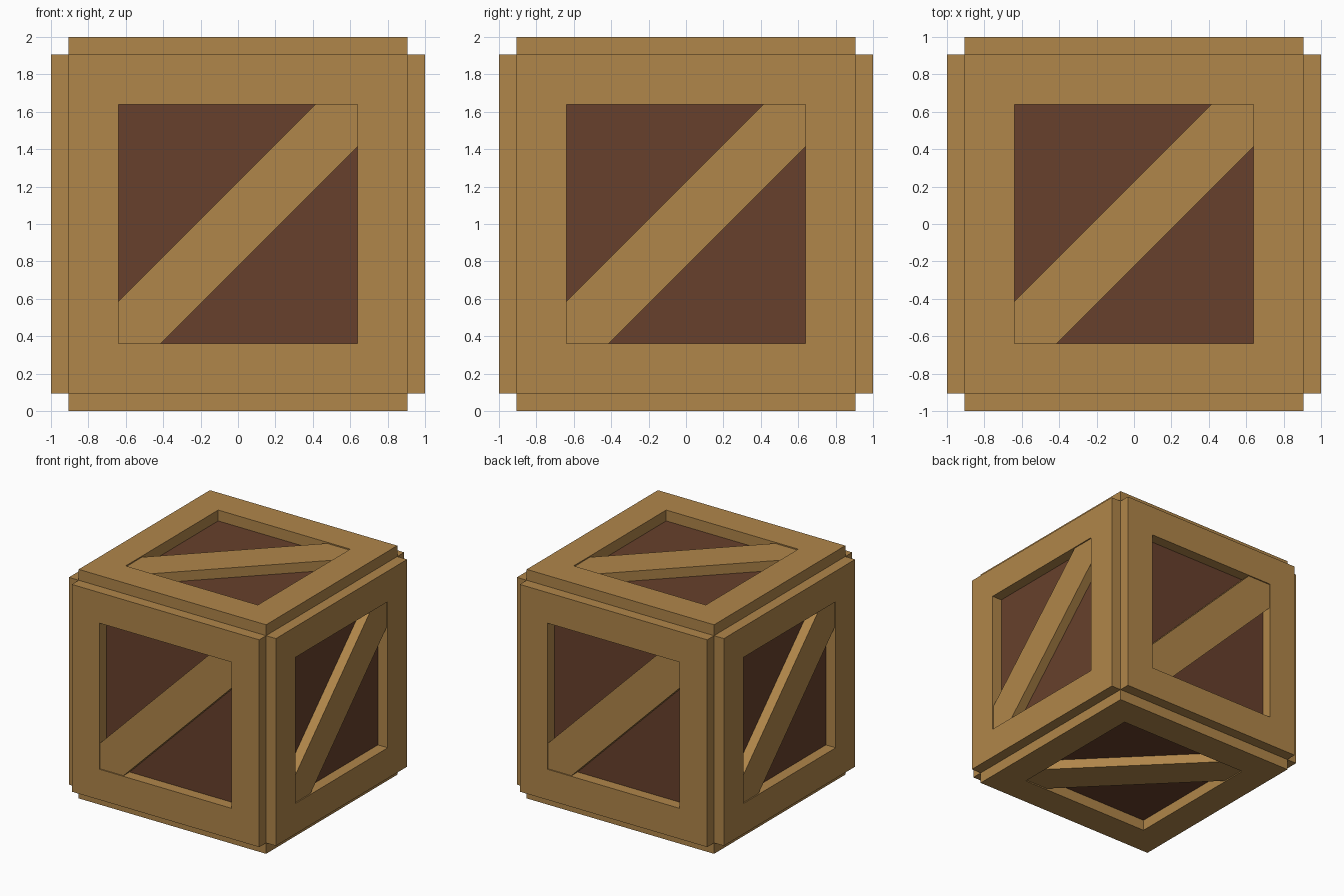
import bpy, bmesh
from math import pi
from mathutils import Matrix, Vector

if "Cube" in bpy.data.objects:
    bpy.data.objects.remove(bpy.data.objects["Cube"])

CORE = 0.905      # half size of the inner box and of each frame
WIN = 0.638       # half size of the frame opening
BRACE = 0.225     # diagonal brace half width measured along the opening edge


def material(name, rgb):
    m = bpy.data.materials.new(name)
    m.diffuse_color = (*rgb, 1)
    m.use_nodes = True
    m.node_tree.nodes["Principled BSDF"].inputs["Base Color"].default_value = m.diffuse_color
    return m


tan = material("tan_wood", (0.434, 0.238, 0.068))
dark = material("dark_wood", (0.136, 0.051, 0.025))


def add_object(name, bm, mat, matrix=Matrix()):
    bmesh.ops.recalc_face_normals(bm, faces=bm.faces)
    bm.transform(Matrix.Translation((0, 0, 1)) @ matrix)
    me = bpy.data.meshes.new(name)
    bm.to_mesh(me)
    bm.free()
    me.materials.append(mat)
    ob = bpy.data.objects.new(name, me)
    bpy.context.collection.objects.link(ob)
    return ob


def square(h):
    return [(-h, -h), (h, -h), (h, h), (-h, h)]


def frame_mesh(d0, d1):
    """Square picture frame in x/z, facing -y, between depths d0 and d1."""
    bm = bmesh.new()
    rings = [[bm.verts.new((x, -d, z)) for x, z in square(h)]
             for h, d in ((CORE, d0), (CORE, d1), (WIN, d1), (WIN, d0))]
    for a, b in zip(rings, rings[1:] + rings[:1]):
        for i in range(4):
            j = (i + 1) % 4
            bm.faces.new((a[i], a[j], b[j], b[i]))
    return bm


def brace_mesh(d0, d1):
    """Diagonal plank from lower left to upper right, cut to the opening."""
    w, c = WIN, WIN - BRACE
    outline = [(-w, -w), (-c, -w), (w, c), (w, w), (c, w), (-w, -c)]
    bm = bmesh.new()
    f = bm.faces.new([bm.verts.new((x, -d0, z)) for x, z in outline])
    ext = bmesh.ops.extrude_face_region(bm, geom=[f], use_keep_orig=True)
    verts = [v for v in ext["geom"] if isinstance(v, bmesh.types.BMVert)]
    bmesh.ops.translate(bm, verts=verts, vec=Vector((0, d0 - d1, 0)))
    return bm


# Inner box, seen as the dark panels
bm = bmesh.new()
bmesh.ops.create_cube(bm, size=2 * CORE)
add_object("inner_box", bm, dark)

# One frame and one diagonal brace on each side
sides = {
    "front": Matrix(),
    "right": Matrix.Rotation(pi / 2, 4, 'Z'),
    "back": Matrix.Rotation(pi, 4, 'Z'),
    "left": Matrix.Rotation(-pi / 2, 4, 'Z'),
    "top": Matrix.Rotation(-pi / 2, 4, 'X'),
    "bottom": Matrix.Rotation(pi / 2, 4, 'X'),
}
for side, rot in sides.items():
    add_object(side + "_frame", frame_mesh(CORE, 1.0), tan, rot)
    add_object(side + "_brace", brace_mesh(CORE, 0.99), tan, rot)
